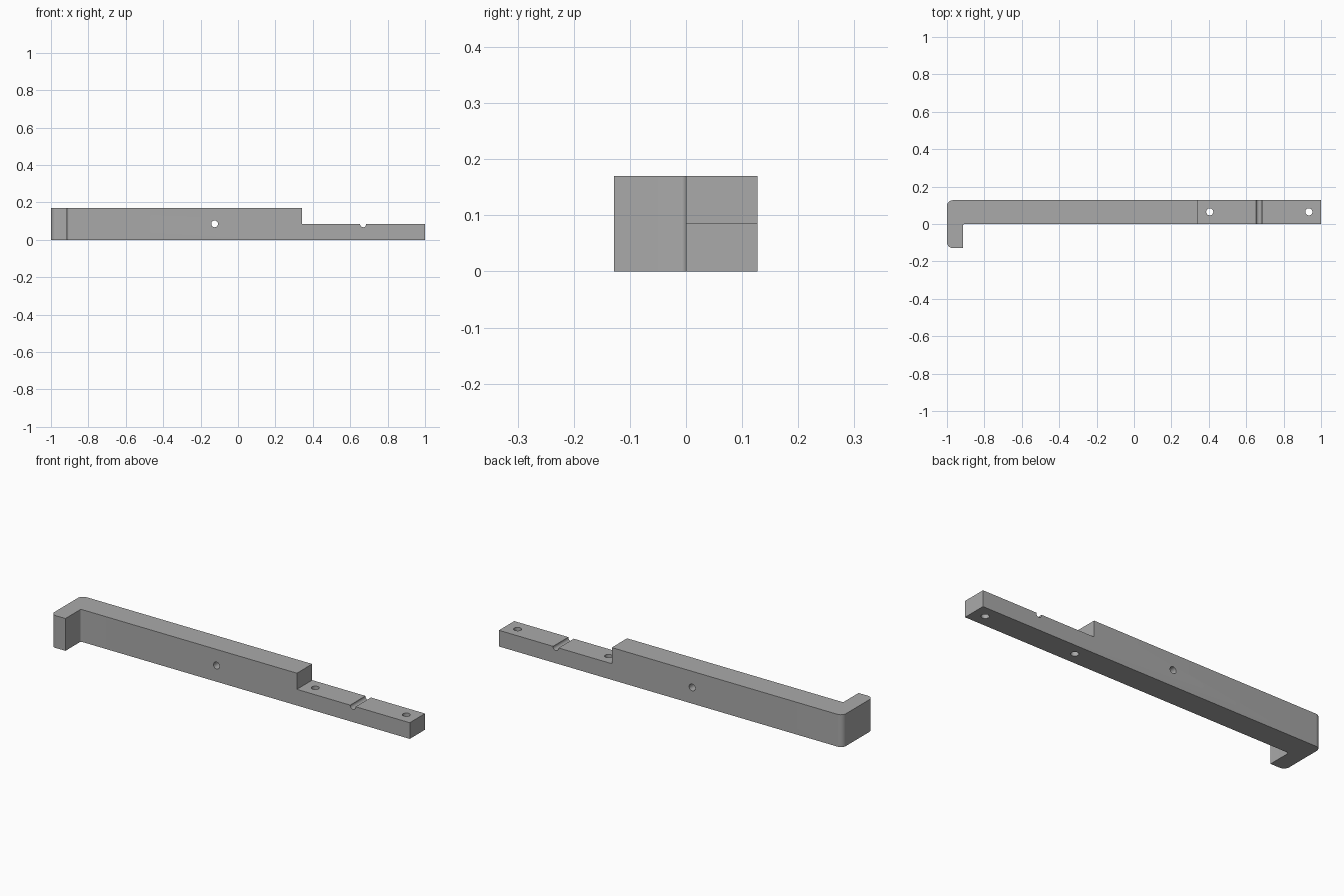
import bpy, bmesh, math
from mathutils import Matrix

cube = bpy.data.objects.get("Cube")
if cube:
    bpy.data.objects.remove(cube, do_unlink=True)

HEIGHT, BACK, FRONT = 0.17, 0.127, -0.128
STEP_X, STEP_Z = 0.343, 0.085

grey = bpy.data.materials.new("plain grey")
grey.use_nodes = True
colour = (0.4, 0.4, 0.4, 1)
grey.diffuse_color = colour
grey.node_tree.nodes["Principled BSDF"].inputs["Base Color"].default_value = colour


def add_object(name, bm):
    bmesh.ops.recalc_face_normals(bm, faces=bm.faces)
    mesh = bpy.data.meshes.new(name)
    bm.to_mesh(mesh)
    bm.free()
    mesh.materials.append(grey)
    obj = bpy.data.objects.new(name, mesh)
    bpy.context.collection.objects.link(obj)
    return obj


def arc(cx, cy, r, start, end, steps=8):
    """Points of a fillet, angles in degrees."""
    angles = [math.radians(start + (end - start) * i / steps) for i in range(steps + 1)]
    return [(cx + r * math.cos(a), cy + r * math.sin(a)) for a in angles]


def cylinder_cutter(name, location, radius, axis):
    bm = bmesh.new()
    turn = Matrix.Rotation(math.pi / 2, 4, 'X') if axis == 'Y' else Matrix()
    bmesh.ops.create_cone(bm, cap_ends=True, segments=32, radius1=radius, radius2=radius,
                          depth=0.6, matrix=Matrix.Translation(location) @ turn)
    return add_object(name, bm)


def box_cutter(name, low, high):
    bm = bmesh.new()
    bmesh.ops.create_cube(bm, size=1)
    for v in bm.verts:
        v.co = [high[i] if v.co[i] > 0 else low[i] for i in range(3)]
    return add_object(name, bm)


# Hooked bar: plan outline with rounded corners, extruded upwards
R, INNER = 0.03, 0.01
HOOK_X = -0.915
outline = [(1, 0), (1, BACK)]
outline += arc(-1 + R, BACK - R, R, 90, 180)
outline += arc(-1 + R, FRONT + R, R, 180, 270)
outline += [(HOOK_X, FRONT)]
outline += arc(HOOK_X + INNER, -INNER, INNER, 180, 90)
bm = bmesh.new()
base = bm.faces.new([bm.verts.new((x, y, 0)) for x, y in outline])
top = bmesh.ops.extrude_face_region(bm, geom=[base])["geom"]
bmesh.ops.translate(bm, vec=(0, 0, HEIGHT),
                    verts=[g for g in top if isinstance(g, bmesh.types.BMVert)])
bar = add_object("hooked_bar", bm)

# Lowered tongue, round cross groove and bolt holes
cutters = [
    box_cutter("step_cutter", (STEP_X, -0.3, STEP_Z), (1.2, 0.3, 0.4)),
    cylinder_cutter("groove_cutter", (0.669, 0.05, 0.083), 0.016, 'Y'),
    cylinder_cutter("side_hole_cutter", (-0.125, 0.05, 0.085), 0.018, 'Y'),
    cylinder_cutter("inner_hole_cutter", (0.405, 0.065, 0.05), 0.019, 'Z'),
    cylinder_cutter("end_hole_cutter", (0.935, 0.065, 0.05), 0.019, 'Z'),
]
for cutter in cutters:
    mod = bar.modifiers.new(cutter.name, 'BOOLEAN')
    mod.operation = 'DIFFERENCE'
    mod.solver = 'EXACT'
    mod.object = cutter
    cutter.hide_render = True

# Apply the cuts, then discard the cutters
bpy.ops.object.select_all(action='DESELECT')
bpy.context.view_layer.objects.active = bar
bar.select_set(True)
for mod in list(bar.modifiers):
    bpy.ops.object.modifier_apply(modifier=mod.name)
for cutter in cutters:
    bpy.data.objects.remove(cutter, do_unlink=True)
bpy.ops.object.shade_smooth_by_angle(angle=math.radians(30))
